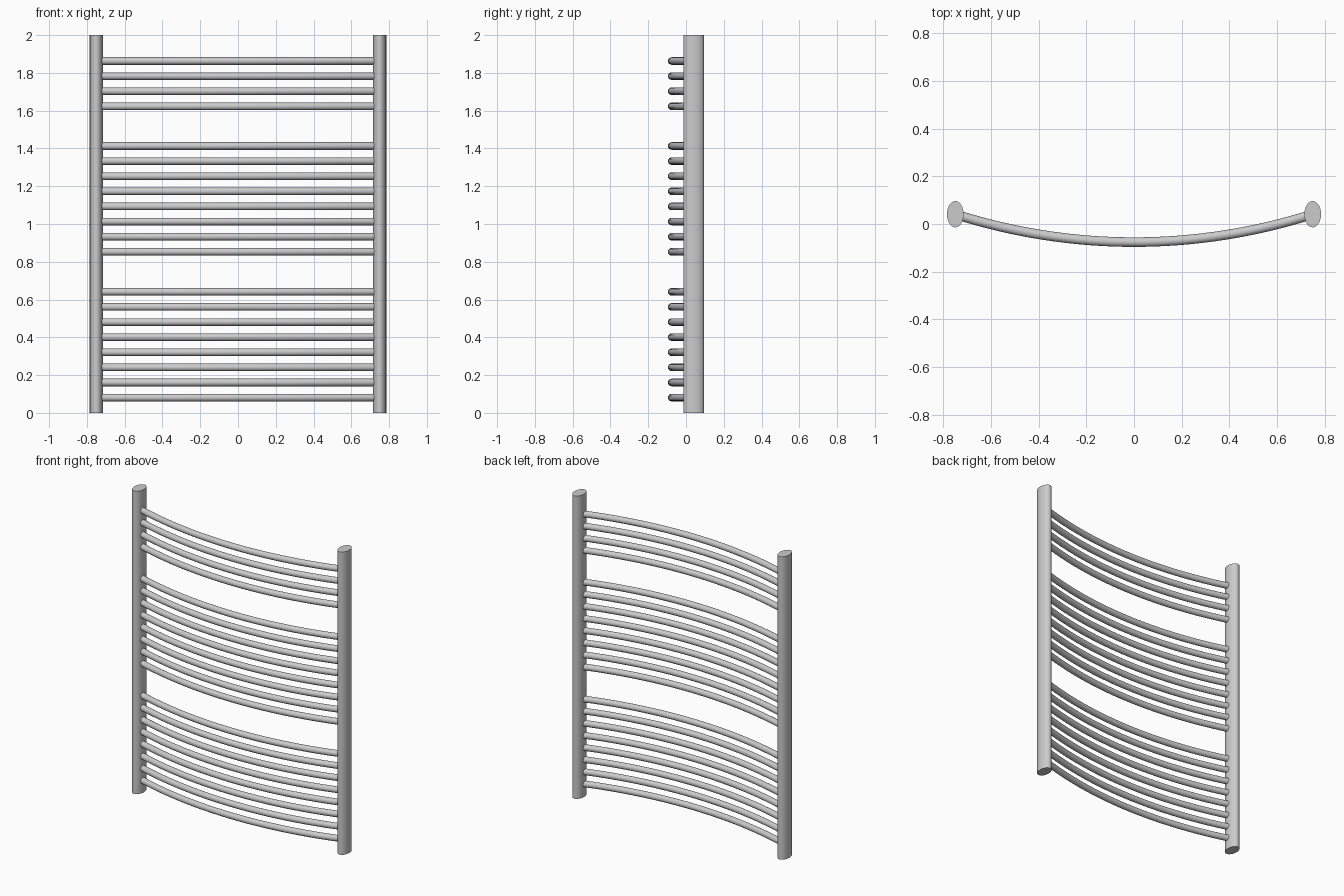
import bpy, math

if "Cube" in bpy.data.objects:
    bpy.data.objects.remove(bpy.data.objects["Cube"])

POST_X, POST_Y = 0.75, 0.041
FRONT_Y = -0.076          # centre line of a rung at its foremost point
RUNG_R = 0.02
STEP = 0.08

# Two elliptical upright posts
for side, name in ((-1, "left_post"), (1, "right_post")):
    bpy.ops.mesh.primitive_cylinder_add(vertices=48, radius=1, depth=2,
                                        location=(side * POST_X, POST_Y, 1))
    post = bpy.context.object
    post.name = name
    post.scale = (0.035, 0.055, 1)
    bpy.ops.object.transform_apply(location=False, rotation=False, scale=True)
    bpy.ops.object.shade_smooth_by_angle(angle=math.radians(35))

# Bowed rung: circular arc between the posts, ends hidden inside them
sag = POST_Y - FRONT_Y
radius = (POST_X ** 2 + sag ** 2) / (2 * sag)
half = math.asin(POST_X / radius)
SEGS = 32
curve = bpy.data.curves.new("rung", 'CURVE')
curve.dimensions = '3D'
curve.bevel_depth = RUNG_R
curve.bevel_resolution = 6
curve.use_fill_caps = True
spline = curve.splines.new('POLY')
spline.points.add(SEGS)
for i, p in enumerate(spline.points):
    a = -half + 2 * half * i / SEGS
    p.co = (radius * math.sin(a), FRONT_Y + radius * (1 - math.cos(a)), 0, 1)
spline.use_smooth = True

first = bpy.data.objects.new("rung", curve)
bpy.context.collection.objects.link(first)
bpy.ops.object.select_all(action='DESELECT')
first.select_set(True)
bpy.context.view_layer.objects.active = first
bpy.ops.object.convert(target='MESH')
rung = bpy.context.object
bpy.ops.object.shade_smooth_by_angle(angle=math.radians(35))

# Three banks of rungs, with towel gaps between them
for bank, start, count in (("lower", 0.081, 8), ("middle", 0.853, 8), ("upper", 1.623, 4)):
    for i in range(count):
        ob = rung.copy()      # shares the mesh
        ob.name = f"{bank}_rung_{i + 1}"
        ob.location.z = start + i * STEP
        bpy.context.collection.objects.link(ob)
bpy.data.objects.remove(rung)
